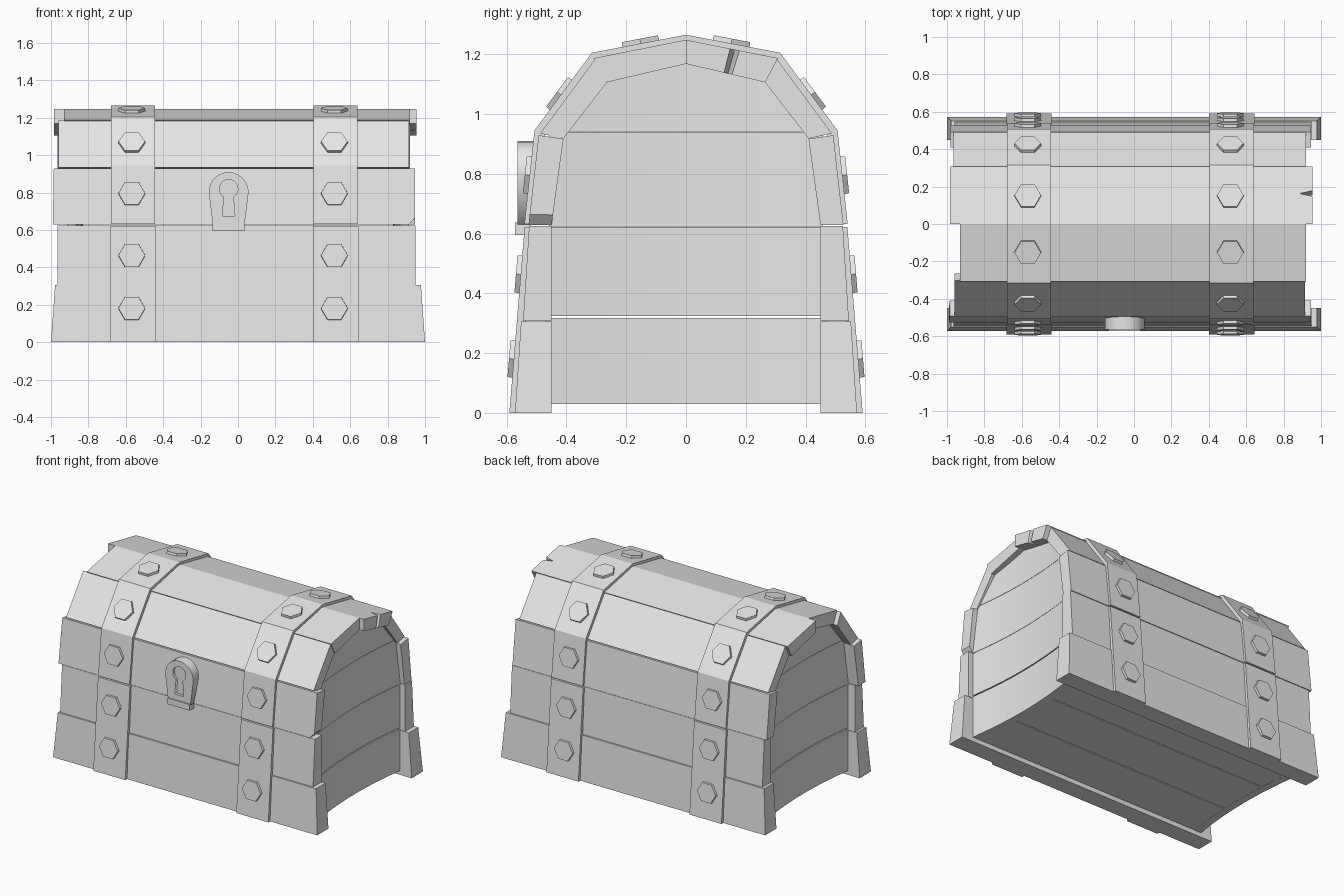
import bpy, bmesh, math
from mathutils import Matrix, Vector

if "Cube" in bpy.data.objects:
    bpy.data.objects.remove(bpy.data.objects["Cube"])

GREY = (0.8, 0.8, 0.8, 1)
mat = bpy.data.materials.new("light_grey")
mat.use_nodes = True
mat.diffuse_color = GREY
mat.node_tree.nodes["Principled BSDF"].inputs["Base Color"].default_value = GREY


def finish(name, bm):
    bmesh.ops.recalc_face_normals(bm, faces=bm.faces)
    me = bpy.data.meshes.new(name)
    bm.to_mesh(me)
    bm.free()
    ob = bpy.data.objects.new(name, me)
    bpy.context.collection.objects.link(ob)
    me.materials.append(mat)
    return ob


def loft(name, ring_a, ring_b):
    """Closed solid between two rings with the same number of points."""
    bm = bmesh.new()
    a = [bm.verts.new(p) for p in ring_a]
    b = [bm.verts.new(p) for p in ring_b]
    bm.faces.new(a)
    bm.faces.new(b[::-1])
    for i in range(len(a)):
        j = (i + 1) % len(a)
        bm.faces.new((a[i], b[i], b[j], a[j]))
    return finish(name, bm)


def prism(name, section, x0, x1):
    return loft(name, [(x0, y, z) for y, z in section], [(x1, y, z) for y, z in section])


def plank(name, side, outline, outer, inner):
    """Outline is (x, t), with t running up the section edge."""
    def ring(edge):
        lo, hi = Vector(edge[0]), Vector(edge[1])
        pts = [(x, lo.lerp(hi, t)) for x, t in outline]
        return [(x, side * p.x, p.y) for x, p in pts]
    loft(name, ring(outer), ring(inner))


def board(x0, x1, taper=0.0):
    return [(x0, 0), (x1, 0), (x1 - taper, 1), (x0 + taper, 1)]


# Wall and lid planks: name, outer edge, inner edge, front outline, back outline
clipped = [(-0.99, 0), (0.915, 0), (0.945, 0.12), (0.945, 1), (-0.985, 1)]
notched = [(-0.985, 0), (0.955, 0), (0.955, 0.42), (0.885, 0.47), (0.955, 0.52),
           (0.955, 1), (-0.985, 1)]
levels = [
    ("base", ((0.572, 0), (0.552, 0.305)), ((0.45, 0), (0.45, 0.305)),
     board(-1, 1, 0.022), board(-1, 1, 0.022)),
    ("wall", ((0.545, 0.307), (0.525, 0.625)), ((0.45, 0.307), (0.45, 0.625)),
     board(-0.965, 0.95), board(-0.96, 0.95)),
    ("lid_low", ((0.527, 0.628), (0.493, 0.929)), ((0.45, 0.628), (0.41, 0.917)),
     clipped, board(-0.98, 0.945)),
    ("lid_slope", ((0.488, 0.935), (0.303, 1.185)), ((0.41, 0.918), (0.265, 1.105)),
     board(-0.96, 0.915), board(-0.965, 0.92)),
    ("lid_top", ((0.308, 1.187), (0, 1.248)), ((0.265, 1.106), (0, 1.168)),
     board(-0.93, 0.92), notched),
]
for name, outer, inner, front, back in levels:
    plank("front_" + name + "_plank", -1, front, outer, inner)
    plank("back_" + name + "_plank", 1, back, outer, inner)


# Bowed end panels
def roof(y):
    y = abs(y)
    if y < 0.265:
        return 1.188 - 0.06 * y / 0.265
    return 1.128 - (y - 0.265) * 1.32


def end_panel(name, side, half, z0, top):
    n = 16
    bm = bmesh.new()
    cols = []
    for i in range(n + 1):
        y = half * (2 * i / n - 1)
        x = 0.915 - 0.035 * max(0, 1 - (y / 0.45) ** 2)
        z1 = top(y)
        cols.append([bm.verts.new((side * px, y, pz)) for px, pz in
                     ((x, z0), (x, z1), (x - 0.05, z1), (x - 0.05, z0))])
    for a, b in zip(cols, cols[1:]):
        for k in range(4):
            m = (k + 1) % 4
            bm.faces.new((a[k], a[m], b[m], b[k]))
    bm.faces.new(cols[0])
    bm.faces.new(cols[-1][::-1])
    ob = finish(name, bm)
    bpy.ops.object.select_all(action="DESELECT")
    ob.select_set(True)
    bpy.context.view_layer.objects.active = ob
    bpy.ops.object.shade_smooth_by_angle(angle=math.radians(30))


for side, label in ((1, "left"), (-1, "right")):
    end_panel(label + "_end_bottom", side, 0.47, 0.03, lambda y: 0.317)
    end_panel(label + "_end_middle", side, 0.47, 0.324, lambda y: 0.622)
    end_panel(label + "_end_upper", side, 0.458, 0.624, lambda y: 0.939)
    end_panel(label + "_end_crown", side, 0.405, 0.941, roof)

# Floor boards with narrow gaps
for i, (y0, y1) in enumerate(((-0.46, -0.134), (-0.126, 0.216), (0.224, 0.46))):
    prism(f"floor_board_{i + 1}", [(y0, 0.031), (y1, 0.031), (y1, 0.07), (y0, 0.07)],
          -0.87, 0.87)

# Straps and hexagonal bolts
body_edge = [(0.591, 0), (0.54, 0.622)]
lid_edge = [(0.541, 0.632), (0.507, 0.945), (0.315, 1.205), (0, 1.265)]


def bolt(name, x, side, a, b, t):
    a, b = Vector(a), Vector(b)
    p, d = a.lerp(b, t), (b - a).normalized()
    normal = Vector((0, side * d.y, -d.x))
    right = Vector((1, 0, 0))
    up = normal.cross(right)
    rot = Matrix((right, up, normal)).transposed().to_4x4()
    bm = bmesh.new()
    bmesh.ops.create_cone(bm, cap_ends=True, segments=6, radius1=0.074, radius2=0.071,
                          depth=0.032)
    place = Matrix.Translation((x, side * p.x, p.y)) @ rot
    bmesh.ops.transform(bm, verts=bm.verts, matrix=place @ Matrix.Rotation(math.pi / 6, 4, "Z"))
    finish(name, bm)


for x, label in ((-0.56, "right"), (0.523, "left")):
    for side, face in ((-1, "front"), (1, "back")):
        inner = [(y - 0.03, z) for y, z in body_edge[::-1]]
        section = [(side * y, z) for y, z in body_edge + inner]
        prism(f"{label}_{face}_strap", section, x - 0.122, x + 0.12)
        spots = [(body_edge, 0, 0.29), (body_edge, 0, 0.745),
                 (lid_edge, 0, 0.52), (lid_edge, 1, 0.46), (lid_edge, 2, 0.52)]
        for i, (edge, k, t) in enumerate(spots):
            bolt(f"{label}_{face}_bolt_{i + 1}", x - 0.008, side, edge[k], edge[k + 1], t)
    arch = lid_edge + [(-y, z) for y, z in lid_edge[-2::-1]]
    under = [(y * 0.945, z - 0.025 * (z > 0.7)) for y, z in arch[::-1]]
    prism(label + "_lid_strap", arch + under, x - 0.12, x + 0.117)


# Lock plate with a keyhole
def arc(cx, cz, r, start, end, n):
    steps = [math.radians(start + (end - start) * i / n) for i in range(n + 1)]
    return [(cx + r * math.cos(a), cz + r * math.sin(a)) for a in steps]


LOCK_X = -0.05
plate = arc(LOCK_X, 0.803, 0.106, -5, 185, 14) + [(LOCK_X - 0.085, 0.63), (LOCK_X + 0.085, 0.63)]
hole = arc(LOCK_X, 0.82, 0.05, -60, 240, 12) + [(LOCK_X - 0.033, 0.675), (LOCK_X + 0.033, 0.675)]
curve = bpy.data.curves.new("lock_plate", "CURVE")
curve.dimensions = "2D"
curve.fill_mode = "BOTH"
curve.extrude = 0.037
for pts in (plate, hole):
    spline = curve.splines.new("POLY")
    spline.points.add(len(pts) - 1)
    for point, (x, z) in zip(spline.points, pts):
        point.co = (x, z, 0, 1)
    spline.use_cyclic_u = True
curve.materials.append(mat)
lock = bpy.data.objects.new("lock_plate", curve)
bpy.context.collection.objects.link(lock)
lock.rotation_euler.x = math.pi / 2
lock.location.y = -0.527
bpy.ops.object.select_all(action="DESELECT")
lock.select_set(True)
bpy.context.view_layer.objects.active = lock
bpy.ops.object.convert(target="MESH")

prism("lock_back", [(-0.545, 0.66), (-0.5, 0.66), (-0.5, 0.88), (-0.545, 0.88)],
      LOCK_X - 0.06, LOCK_X + 0.06)
prism("lock_lip", [(-0.572, 0.595), (-0.52, 0.595), (-0.52, 0.637), (-0.572, 0.637)],
      LOCK_X - 0.085, LOCK_X + 0.085)
